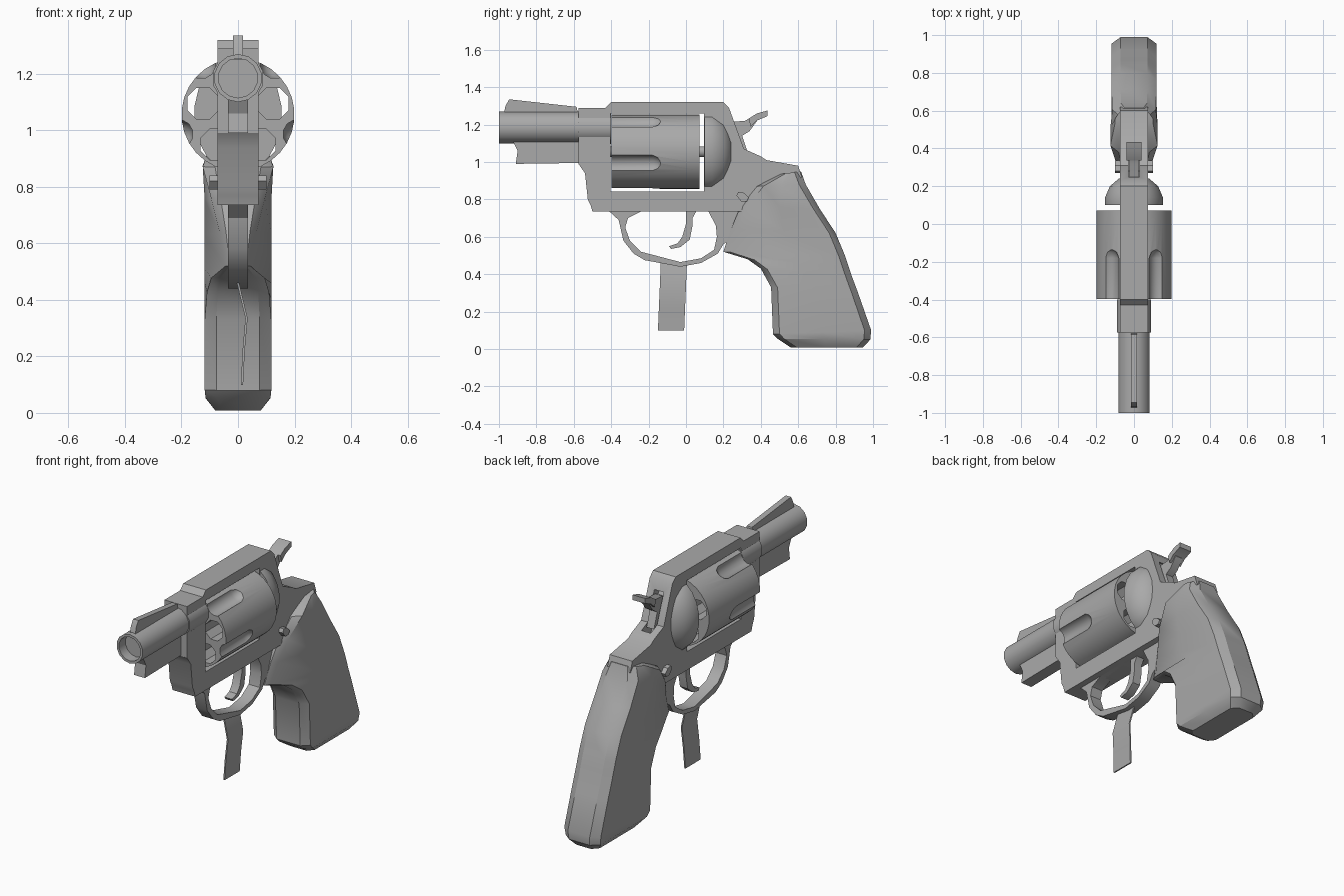
import bpy
import bmesh
from math import sin, cos, pi, radians
from mathutils import Vector

if "Cube" in bpy.data.objects:
    bpy.data.objects.remove(bpy.data.objects["Cube"])

GREY = (0.4, 0.4, 0.4, 1)
metal = bpy.data.materials.new("plain_grey")
metal.use_nodes = True
metal.diffuse_color = GREY
metal.node_tree.nodes["Principled BSDF"].inputs["Base Color"].default_value = GREY


def finish(name, bm):
    """Clean a bmesh and turn it into a shaded object."""
    bmesh.ops.remove_doubles(bm, verts=bm.verts, dist=0.0002)
    bmesh.ops.recalc_face_normals(bm, faces=bm.faces)
    mesh = bpy.data.meshes.new(name)
    bm.to_mesh(mesh)
    bm.free()
    mesh.materials.clear()
    mesh.materials.append(metal)
    mesh.shade_smooth()
    mesh.set_sharp_from_angle(angle=radians(32))
    obj = bpy.data.objects.new(name, mesh)
    bpy.context.collection.objects.link(obj)
    return obj


def evaluated_bmesh(obj):
    bpy.context.view_layer.update()
    deps = bpy.context.evaluated_depsgraph_get()
    mesh = bpy.data.meshes.new_from_object(obj.evaluated_get(deps))
    bm = bmesh.new()
    bm.from_mesh(mesh)
    bpy.data.meshes.remove(mesh)
    return bm


def plate(name, half, *outlines):
    """Side profile in (y, z), extruded to x = +-half; later outlines are holes."""
    curve = bpy.data.curves.new(name, "CURVE")
    curve.dimensions = "2D"
    curve.fill_mode = "BOTH"
    curve.extrude = half
    for pts in outlines:
        spline = curve.splines.new("POLY")
        spline.points.add(len(pts) - 1)
        for p, (y, z) in zip(spline.points, pts):
            p.co = (y, z, 0, 1)
        spline.use_cyclic_u = True
    temp = bpy.data.objects.new(name + "_outline", curve)
    bpy.context.collection.objects.link(temp)
    bm = evaluated_bmesh(temp)
    bpy.data.objects.remove(temp)
    for v in bm.verts:
        v.co = (v.co.z, v.co.x, v.co.y)
    return finish(name, bm)


def loft(name, rings):
    """Skin a list of equal rings and cap both ends."""
    bm = bmesh.new()
    loops = [[bm.verts.new(p) for p in ring] for ring in rings]
    n = len(loops[0])
    for a, b in zip(loops, loops[1:]):
        for i in range(n):
            j = (i + 1) % n
            bm.faces.new((a[i], a[j], b[j], b[i]))
    bm.faces.new(loops[0])
    bm.faces.new(loops[-1])
    return finish(name, bm)


def lathe(name, profile, x=0, z=0, sides=12, wide=1):
    """Turn (radius, y) pairs about an axis along y."""
    turns = [2 * pi * (i + 0.5) / sides for i in range(sides)]
    return loft(name, [[(x + wide * r * cos(t), y, z + r * sin(t)) for t in turns]
                       for r, y in profile])


def cut(obj, cutters):
    """Subtract the cutters and remove them."""
    for c in cutters:
        mod = obj.modifiers.new("cut", "BOOLEAN")
        mod.operation = "DIFFERENCE"
        mod.solver = "EXACT"
        mod.object = c
    bm = evaluated_bmesh(obj)
    name = obj.name
    for o in [obj] + cutters:
        bpy.data.objects.remove(o)
    result = finish(name + "_cut", bm)
    result.name = name


# Frame with the window and the hammer slot
frame = plate("frame", 0.073,
              [(-.575, 1.29), (-.575, .99), (-.54, .94), (-.525, .8), (-.51, .77),
               (-.5, .735), (.3, .735), (.5, .82), (.62, .92), (.6, .98), (.43, 1.01),
               (.4, 1.03), (.31, 1.07), (.23, 1.29), (.2, 1.32), (-.4, 1.32), (-.43, 1.29)],
              [(-.405, .843), (.095, .843), (.095, 1.26), (-.405, 1.26)])
cut(frame, [plate("hammer_slot", 0.03, [(.18, 1.2), (.28, 1), (.36, 1), (.4, 1.2), (.24, 1.24)])])

# Trigger guard, running back into the grip
plate("trigger_guard", 0.036,
      [(-.42, .745), (-.36, .69), (-.335, .58), (-.28, .51), (-.22, .475), (-.03, .44),
       (.08, .46), (.17, .51), (.2, .56), (.26, .6), (.32, .745)],
      [(-.24, .735), (-.31, .7), (-.325, .65), (-.3, .58), (-.24, .52), (-.03, .465),
       (.08, .485), (.15, .53), (.165, .6), (.16, .66), (.12, .735)])
plate("trigger", 0.025,
      [(0, .745), (0, .67), (-.02, .6), (-.045, .565), (-.09, .55), (-.08, .535),
       (-.03, .545), (.02, .585), (.035, .66), (.035, .7), (.06, .745)])

# Barrel group
lathe("barrel", [(.085, -.5), (.085, -1), (.07, -1), (.07, -.94)], z=1.185, sides=14)
lathe("barrel_collar", [(.092, -.4), (.092, -.575)], z=1.185)
plate("barrel_underlug", 0.035,
      [(-.935, 1.13), (-.9, 1.06), (-.91, .99), (-.56, .995), (-.56, 1.13)])
plate("front_sight", 0.017,
      [(-.975, 1.25), (-.965, 1.3), (-.945, 1.335), (-.585, 1.295), (-.575, 1.25)])

# Cylinder with five chambers and five flutes
MID = 1.055
cutters = []
for k in range(5):
    a = pi / 2 + k * 2 * pi / 5
    cutters.append(lathe("chamber_cutter", [(.06, -.5), (.06, .2)],
                         .13 * cos(a), MID + .13 * sin(a), 8))
    a += pi / 5
    cutters.append(lathe("flute_cutter", [(.052, -.5), (.052, -.18), (.04, -.15), (.015, -.13)],
                         .222 * cos(a), MID + .222 * sin(a), 12))
cut(lathe("cylinder", [(.2, -.397), (.2, .072)], z=MID, sides=30), cutters)
lathe("cylinder_axle", [(.03, -.42), (.03, .11)], z=MID)

# Domed recoil shield behind the cylinder
lathe("recoil_shield", [(.21, .1), (.21, .14), (.175, .2), (.11, .24), (.03, .253)],
      z=MID, sides=20, wide=.74)

# Hammer and its wider thumb spur
plate("hammer", 0.024, [(.2, 1.19), (.28, 1.03), (.33, 1.05), (.3, 1.14), (.34, 1.165),
                        (.38, 1.22), (.38, 1.258), (.315, 1.22), (.25, 1.215)])
plate("hammer_spur", 0.04, [(.345, 1.19), (.38, 1.222), (.435, 1.245), (.435, 1.275),
                            (.38, 1.26), (.335, 1.232)])

# Grip: front and back point of each section, and half width at the front and back
sections = [((.5, .935), (.615, .95), .1, .085), ((.38, .87), (.64, .88), .125, .115),
            ((.29, .76), (.715, .75), .095, .118), ((.24, .64), (.8, .62), .065, .118),
            ((.2, .52), (.85, .5), .045, .118), ((.33, .48), (.87, .44), .095, .118),
            ((.4, .43), (.89, .38), .11, .118), ((.455, .33), (.92, .3), .118, .118),
            ((.465, .08), (.99, .1), .118, .118), ((.49, .055), (.985, .05), .115, .112),
            ((.56, .008), (.945, .008), .08, .08)]
rings = []
for front, back, wf, wb in sections:
    f, b = Vector((0, *front)), Vector((0, *back))
    step = (b - f).normalized() * 0.035
    half = [(f, wf * .65), (f + step, wf), (f.lerp(b, .5), max(wf, wb)),
            (b - step, wb), (b, wb * .6)]
    rings.append([p + Vector((w, 0, 0)) for p, w in half]
                 + [p - Vector((w, 0, 0)) for p, w in reversed(half)])
loft("grip", rings)

# Cross pin by the grip
plate("side_pin", 0.1, [(.27, .82), (.28, .84), (.31, .835), (.335, .81), (.325, .79), (.295, .79)])

# Thin bent strip hanging under the guard
rows = [(0, .005, .46), (.03, 0, .335), (.02, -.005, .22), (.014, -.01, .098)]
loft("hanging_strip", [[(x - .004, y - .14, z), (x + .004, y - .14, z),
                        (x + .004, y, z), (x - .004, y, z)] for x, y, z in rows])
